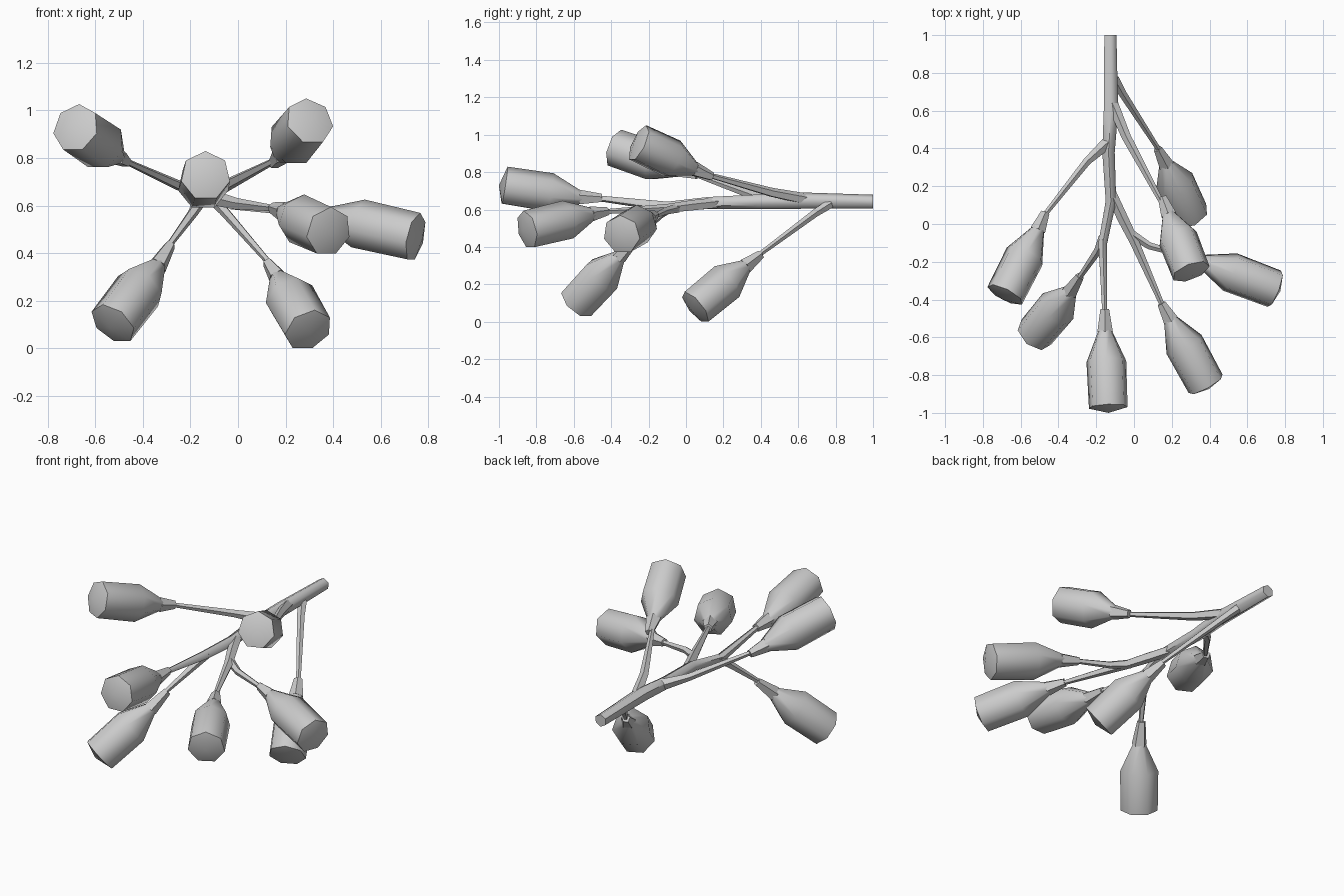
import bpy, bmesh, math
from mathutils import Vector

if "Cube" in bpy.data.objects:
    bpy.data.objects.remove(bpy.data.objects["Cube"])

grey = bpy.data.materials.new("light_grey")
grey.diffuse_color = (0.6, 0.6, 0.6, 1)
grey.use_nodes = True
grey.node_tree.nodes["Principled BSDF"].inputs["Base Color"].default_value = grey.diffuse_color


def tube(name, pts, radii, sides, apex=None, angle=60):
    """Loft rings of given radii along a path; optional shallow pointed end."""
    pts = [Vector(p) for p in pts]
    bm = bmesh.new()
    rings = []
    for i, (p, r) in enumerate(zip(pts, radii)):
        t = (pts[min(i + 1, len(pts) - 1)] - pts[max(i - 1, 0)]).normalized()
        side = t.cross(Vector((0, 0, 1))).normalized()
        up = side.cross(t)
        rings.append([bm.verts.new(p + r * (math.sin(a) * side + math.cos(a) * up))
                      for a in (2 * math.pi * k / sides for k in range(sides))])
    for a, b in zip(rings, rings[1:]):
        for k in range(sides):
            j = (k + 1) % sides
            bm.faces.new((a[k], a[j], b[j], b[k]))
    bm.faces.new(rings[0])
    if apex is None:
        bm.faces.new(rings[-1])
    else:
        tip = bm.verts.new(apex)
        for k in range(sides):
            bm.faces.new((rings[-1][k], rings[-1][(k + 1) % sides], tip))
    bmesh.ops.recalc_face_normals(bm, faces=bm.faces[:])
    for f in bm.faces:
        f.smooth = True
    me = bpy.data.meshes.new(name)
    bm.to_mesh(me)
    bm.free()
    me.set_sharp_from_angle(angle=math.radians(angle))
    me.materials.append(grey)
    ob = bpy.data.objects.new(name, me)
    bpy.context.collection.objects.link(ob)
    return ob


def bud(name, start, base, tip):
    """Flared collar and a seven-sided bud with a shallow end cap."""
    s, b, t = Vector(start), Vector(base), Vector(tip)
    tube(name + "_collar", [s, b], [0.024, 0.043], 5)
    tube(name, [b.lerp(t, f) for f in (-0.03, 0.36, 0.93)],
         [0.034, 0.108, 0.105], 7, apex=t)


# Main stem, bending left near the front and carrying the front bud
tube("main_stem",
     [(-0.125, 1, 0.642), (-0.122, 0.6, 0.648), (-0.135, 0.38, 0.642),
      (-0.122, 0.12, 0.635), (-0.165, -0.1, 0.615), (-0.155, -0.47, 0.66)],
     [0.037, 0.044, 0.038, 0.032, 0.027, 0.015], 6)

# Side branches: path and radii
branches = {
    "upper_left_branch": ([(-0.13, 0.44, 0.645), (-0.25, 0.33, 0.685), (-0.48, 0.04, 0.79)],
                          [0.035, 0.022, 0.013]),
    "upper_right_branch": ([(-0.115, 0.64, 0.655), (-0.04, 0.46, 0.69), (0.165, 0.08, 0.795)],
                           [0.032, 0.026, 0.013]),
    "lower_right_branch": ([(-0.105, 0.77, 0.63), (-0.06, 0.69, 0.58), (0.14, 0.38, 0.35)],
                           [0.026, 0.022, 0.013]),
    "lower_left_branch": ([(-0.16, -0.07, 0.62), (-0.19, -0.14, 0.57), (-0.3, -0.3, 0.42)],
                          [0.028, 0.022, 0.013]),
    "right_fork": ([(-0.125, 0.17, 0.635), (-0.06, 0.03, 0.62), (0.0, -0.09, 0.605), (0.15, -0.43, 0.588)],
                   [0.03, 0.03, 0.026, 0.014]),
    "right_fork_twig": ([(-0.02, -0.05, 0.605), (0.08, -0.115, 0.59), (0.28, -0.17, 0.565)],
                        [0.026, 0.02, 0.014]),
}
for name, (path, radii) in branches.items():
    tube(name, path, radii, 5)

# Buds: collar start, bud base, tip
buds = {
    "front_bud": ((-0.155, -0.45, 0.66), (-0.153, -0.57, 0.663), (-0.135, -1.0, 0.73)),
    "upper_left_bud": ((-0.47, 0.06, 0.783), (-0.51, -0.035, 0.81), (-0.695, -0.40, 0.935)),
    "upper_right_bud": ((0.15, 0.14, 0.775), (0.185, 0.045, 0.815), (0.31, -0.275, 0.965)),
    "lower_right_bud": ((0.125, 0.4, 0.36), (0.17, 0.315, 0.295), (0.305, 0.03, 0.06)),
    "lower_left_bud": ((-0.285, -0.275, 0.435), (-0.34, -0.36, 0.345), (-0.54, -0.6, 0.085)),
    "far_right_bud": ((0.26, -0.165, 0.57), (0.365, -0.2, 0.553), (0.775, -0.355, 0.46)),
    "mid_right_bud": ((0.145, -0.42, 0.59), (0.195, -0.51, 0.573), (0.395, -0.875, 0.485)),
}
for name, pts in buds.items():
    bud(name, *pts)
